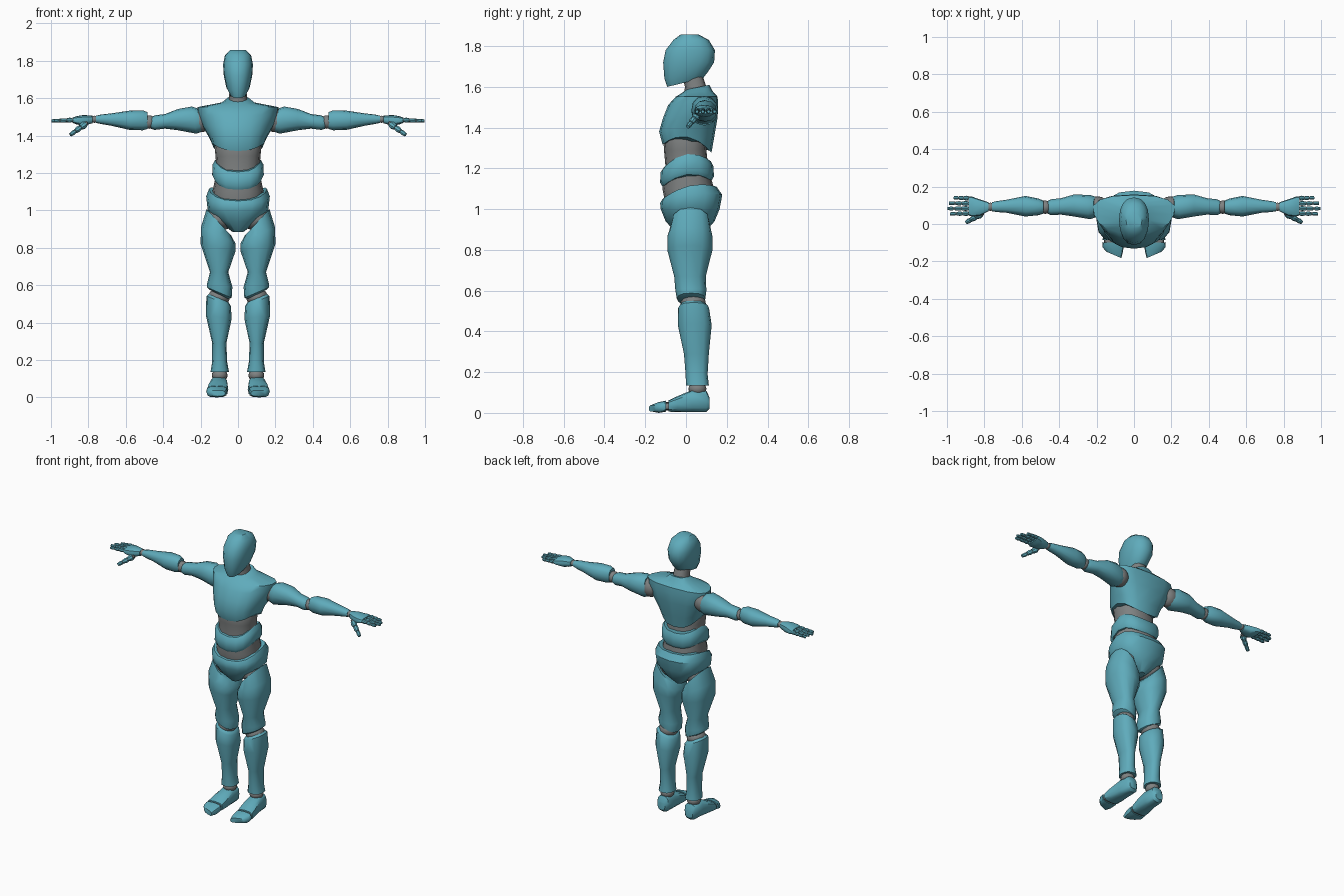
import bpy, bmesh, math
from mathutils import Vector, Matrix


def material(name, rgb):
    m = bpy.data.materials.new(name)
    m.diffuse_color = (*rgb, 1)
    return m


TEAL = material("teal shell", (0.115, 0.41, 0.50))
GREY = material("grey joint", (0.21, 0.22, 0.22))


def finish(name, bm, mat, mirror):
    bmesh.ops.recalc_face_normals(bm, faces=bm.faces)
    me = bpy.data.meshes.new(name)
    bm.to_mesh(me)
    bm.free()
    me.materials.append(mat)
    ob = bpy.data.objects.new(name, me)
    bpy.context.collection.objects.link(ob)
    bpy.ops.object.select_all(action='DESELECT')
    ob.select_set(True)
    bpy.context.view_layer.objects.active = ob
    bpy.ops.object.shade_smooth_by_angle(angle=math.radians(40))
    if mirror:
        mod = ob.modifiers.new("mirror", 'MIRROR')
        mod.use_mirror_merge = False
    return ob


def loft(name, rings, axis='z', n=12, p=2.3, mat=TEAL, mirror=False):
    """Ring: t, u0, u1, v0, v1, slope_u, slope_v, arch, taper."""
    bm = bmesh.new()
    loops = []
    for r in rings:
        t, u0, u1, v0, v1, su, sv, arch, taper = tuple(r) + (0,) * (9 - len(r))
        loop = []
        for i in range(n):
            a = 2 * math.pi * i / n
            un, vn = (math.copysign(abs(f) ** (2 / p), f) for f in (math.cos(a), math.sin(a)))
            w = t + su * un + sv * vn + arch * vn * vn
            u = (u0 + u1) / 2 + (u1 - u0) / 2 * un * (1 + taper * vn)
            v = (v0 + v1) / 2 + (v1 - v0) / 2 * vn
            co = {'z': (u, v, w), 'x': (w, u, v), 'y': (u, w, v)}[axis]
            loop.append(bm.verts.new(co))
        loops.append(loop)
    for a, b in zip(loops, loops[1:]):
        for i in range(n):
            j = (i + 1) % n
            bm.faces.new((a[i], a[j], b[j], b[i]))
    bm.faces.new(loops[0])
    bm.faces.new(loops[-1])
    return finish(name, bm, mat, mirror)


def ball(name, loc, scale, mirror=True):
    bm = bmesh.new()
    m = Matrix.Translation(loc) @ Matrix.Diagonal((*scale, 1))
    bmesh.ops.create_uvsphere(bm, u_segments=16, v_segments=10, radius=1, matrix=m)
    return finish(name, bm, GREY, mirror)


def digit(name, start, end, r0, r1, parts=3):
    """Finger or thumb: tapered segments with small gaps, plus a grey core."""
    a, b = Vector(start), Vector(end)
    rot = (b - a).to_track_quat('Z', 'Y').to_matrix().to_4x4()
    length = (b - a).length

    def cone(bm, f0, f1, ra, rb):
        m = Matrix.Translation(a.lerp(b, (f0 + f1) / 2)) @ rot
        bmesh.ops.create_cone(bm, cap_ends=True, segments=8, radius1=ra, radius2=rb,
                              depth=length * (f1 - f0), matrix=m)
    bm = bmesh.new()
    for i in range(parts):
        f0, f1 = i / parts + 0.02, (i + 1) / parts - 0.02
        mid = f0 + (f1 - f0) * 0.4
        r = r0 + (r1 - r0) * i / parts
        cone(bm, f0, mid, r * 0.85, r)
        cone(bm, mid, f1, r, r * 0.75)
    finish(name, bm, TEAL, True)
    bm = bmesh.new()
    cone(bm, -0.08, 0.9, r0 * 0.6, r1 * 0.6)
    finish(name + "_core", bm, GREY, True)


# Head and neck
loft("head", [(1.622, -.042, .042, -.092, .085, 0, .022),
              (1.655, -.062, .062, -.106, .105, 0, .015),
              (1.72, -.076, .076, -.112, .138),
              (1.78, -.08, .08, -.10, .142),
              (1.83, -.070, .070, -.062, .112),
              (1.858, -.042, .042, -.025, .06)], n=16)
loft("neck", [(1.56, -.055, .055, -.01, .11), (1.60, -.048, .048, -.005, .10),
              (1.66, -.045, .045, -.02, .08)], mat=GREY)

# Torso shells
loft("chest", [(1.355, -.138, .138, -.115, .125, 0, -.02, -.058),
               (1.40, -.155, .155, -.132, .138, 0, -.015, -.035, .1),
               (1.45, -.185, .185, -.112, .155, 0, 0, 0, .2),
               (1.51, -.205, .205, -.088, .158, 0, 0, 0, .25),
               (1.552, -.215, .215, -.05, .155, 0, 0, 0, .15),
               (1.575, -.09, .09, -.02, .13, 0, .005),
               (1.598, -.058, .058, 0, .115, 0, .012)], n=16, p=2.5)
loft("abdomen_band", [(1.17, -.128, .128, -.115, .125, 0, .015, -.045),
                      (1.19, -.138, .138, -.127, .137, 0, .015, -.045),
                      (1.245, -.136, .136, -.125, .135, 0, .015, -.05),
                      (1.27, -.122, .122, -.108, .122, 0, .015, -.05)], n=16, p=2.6)
loft("pelvis", [(.885, -.03, .03, -.05, .09),
                (.94, -.10, .10, -.10, .14),
                (1.0, -.162, .162, -.124, .165),
                (1.075, -.17, .17, -.127, .178, 0, .02, -.025),
                (1.115, -.155, .155, -.115, .15, 0, .03, -.035)], n=16, p=2.5)
loft("waist_core", [(1.02, -.13, .13, -.10, .14), (1.10, -.137, .137, -.116, .138),
                    (1.20, -.115, .115, -.10, .11), (1.29, -.12, .12, -.108, .10),
                    (1.36, -.128, .128, -.112, .10), (1.42, -.10, .10, -.08, .08)],
     n=16, mat=GREY)

# Arms
loft("upper_arm", [(.205, .035, .145, 1.42, 1.545, 0, .012),
                   (.235, .026, .155, 1.41, 1.555, 0, .012),
                   (.32, .04, .158, 1.428, 1.542),
                   (.39, .05, .138, 1.437, 1.515),
                   (.445, .048, .132, 1.43, 1.508),
                   (.465, .058, .122, 1.436, 1.498)], axis='x', mirror=True)
loft("forearm", [(.485, .055, .125, 1.435, 1.525), (.51, .047, .136, 1.428, 1.535),
                 (.58, .04, .15, 1.43, 1.533), (.68, .06, .13, 1.453, 1.518),
                 (.735, .064, .122, 1.462, 1.512), (.76, .068, .116, 1.468, 1.506)],
     axis='x', mirror=True)
ball("shoulder_joint", (.195, .09, 1.48), (.06, .058, .062))
ball("elbow_joint", (.475, .09, 1.472), (.035, .036, .036))
ball("wrist_joint", (.768, .092, 1.487), (.025, .022, .019))

# Hands
loft("palm", [(.778, .068, .116, 1.466, 1.506), (.825, .044, .132, 1.452, 1.510),
              (.865, .040, .146, 1.46, 1.503), (.885, .046, .148, 1.468, 1.496)],
     axis='x', p=2.8, mirror=True)
for name, y, tip in (("index_finger", .056, .985), ("middle_finger", .083, 1.0),
                     ("ring_finger", .110, .992), ("little_finger", .138, .965)):
    digit(name, (.885, y, 1.483), (tip, y + (y - .09) * .05, 1.478), .013, .009)
digit("thumb", (.815, .055, 1.462), (.898, .008, 1.403), .02, .010)

# Legs
loft("thigh", [(.935, .035, .168, -.07, .115, .072),
               (.865, .012, .198, -.092, .13, .045),
               (.80, .014, .20, -.092, .13, .02),
               (.67, .052, .150, -.058, .097),
               (.60, .030, .165, -.052, .10, .01),
               (.56, .034, .165, -.045, .095, .028),
               (.55, .05, .15, -.03, .08, .024)], p=2.4, mirror=True)
loft("shin", [(.53, .05, .155, -.025, .095, .022),
              (.515, .038, .169, -.038, .113, .027),
              (.43, .034, .172, -.04, .126, .01),
              (.29, .062, .138, -.01, .112),
              (.19, .058, .138, -.002, .106),
              (.135, .048, .147, 0, .112)], p=2.4, mirror=True)
ball("hip_joint", (.095, .02, .955), (.072, .085, .065))
ball("knee_joint", (.102, .036, .535), (.058, .062, .05))
ball("ankle_joint", (.098, .056, .118), (.042, .044, .035))

# Feet
loft("foot", [(.116, .075, .130, .02, .075), (.10, .06, .142, .004, .108),
              (.03, .055, .15, .004, .112), (-.04, .052, .163, .004, .083),
              (-.085, .056, .168, .006, .062)], axis='y', p=2.9, mirror=True)
loft("toe_joint", [(-.075, .064, .16, .012, .055), (-.115, .064, .16, .012, .05)],
     axis='y', p=2.9, mat=GREY, mirror=True)
loft("toes", [(-.098, .055, .170, .006, .060), (-.135, .058, .168, .0, .053, .01),
              (-.165, .068, .148, .006, .038, .017)], axis='y', p=2.9, mirror=True)
